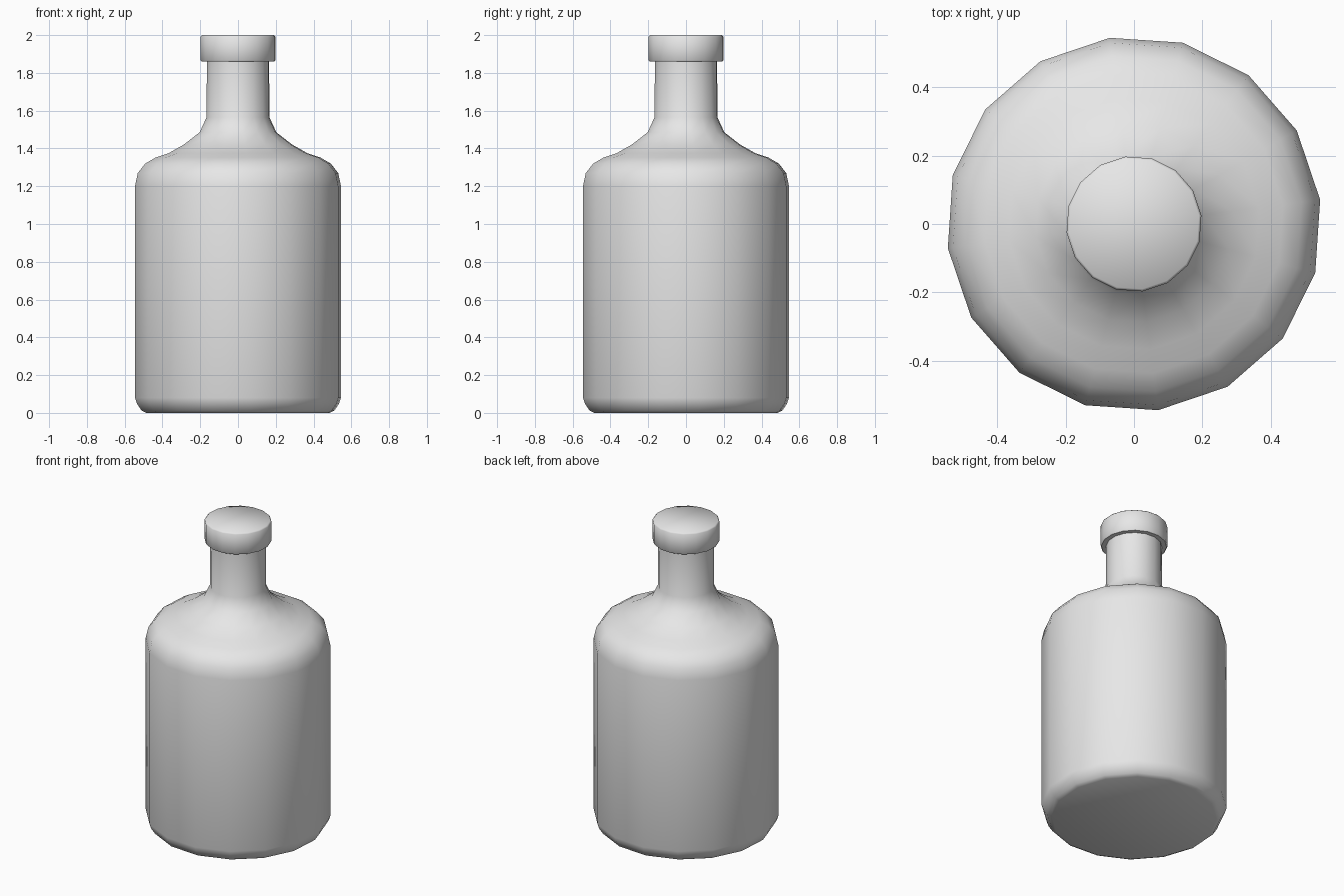
import bpy, bmesh, math

cube = bpy.data.objects.get("Cube")
if cube:
    bpy.data.objects.remove(cube, do_unlink=True)

SIDES = 16
TURN = math.radians(7.4)

grey = bpy.data.materials.new("plain grey")
grey.use_nodes = True
grey.diffuse_color = (0.8, 0.8, 0.8, 1)
grey.node_tree.nodes["Principled BSDF"].inputs["Base Color"].default_value = (0.8, 0.8, 0.8, 1)


def lathe(name, profile):
    """Closed turned solid from (radius, height) points, bottom to top."""
    bm = bmesh.new()
    rings = []
    for r, z in profile:
        rings.append([bm.verts.new((r * math.cos(TURN + math.tau * i / SIDES),
                                    r * math.sin(TURN + math.tau * i / SIDES), z))
                      for i in range(SIDES)])
    for low, high in zip(rings, rings[1:]):
        for i in range(SIDES):
            j = (i + 1) % SIDES
            bm.faces.new((low[i], low[j], high[j], high[i]))
    bm.faces.new(rings[0][::-1])
    bm.faces.new(rings[-1])
    mesh = bpy.data.meshes.new(name)
    bm.to_mesh(mesh)
    bm.free()
    mesh.materials.append(grey)
    obj = bpy.data.objects.new(name, mesh)
    bpy.context.collection.objects.link(obj)
    bpy.ops.object.select_all(action='DESELECT')
    obj.select_set(True)
    bpy.context.view_layer.objects.active = obj
    bpy.ops.object.shade_smooth_by_angle(angle=math.radians(50))
    return obj


# Bottle: rounded base, straight wall, round shoulder, flared neck
lathe("bottle_body", [
    (0.49, 0), (0.515, 0.012), (0.54, 0.05), (0.55, 0.08),
    (0.55, 1.2), (0.535, 1.27), (0.495, 1.32), (0.44, 1.352), (0.37, 1.375),
    (0.29, 1.42), (0.205, 1.485), (0.168, 1.565), (0.166, 1.87)])

# Stopper cap with a slightly softened rim
lathe("stopper_cap", [
    (0.194, 1.86), (0.199, 1.866), (0.199, 1.992), (0.192, 2.0)])
